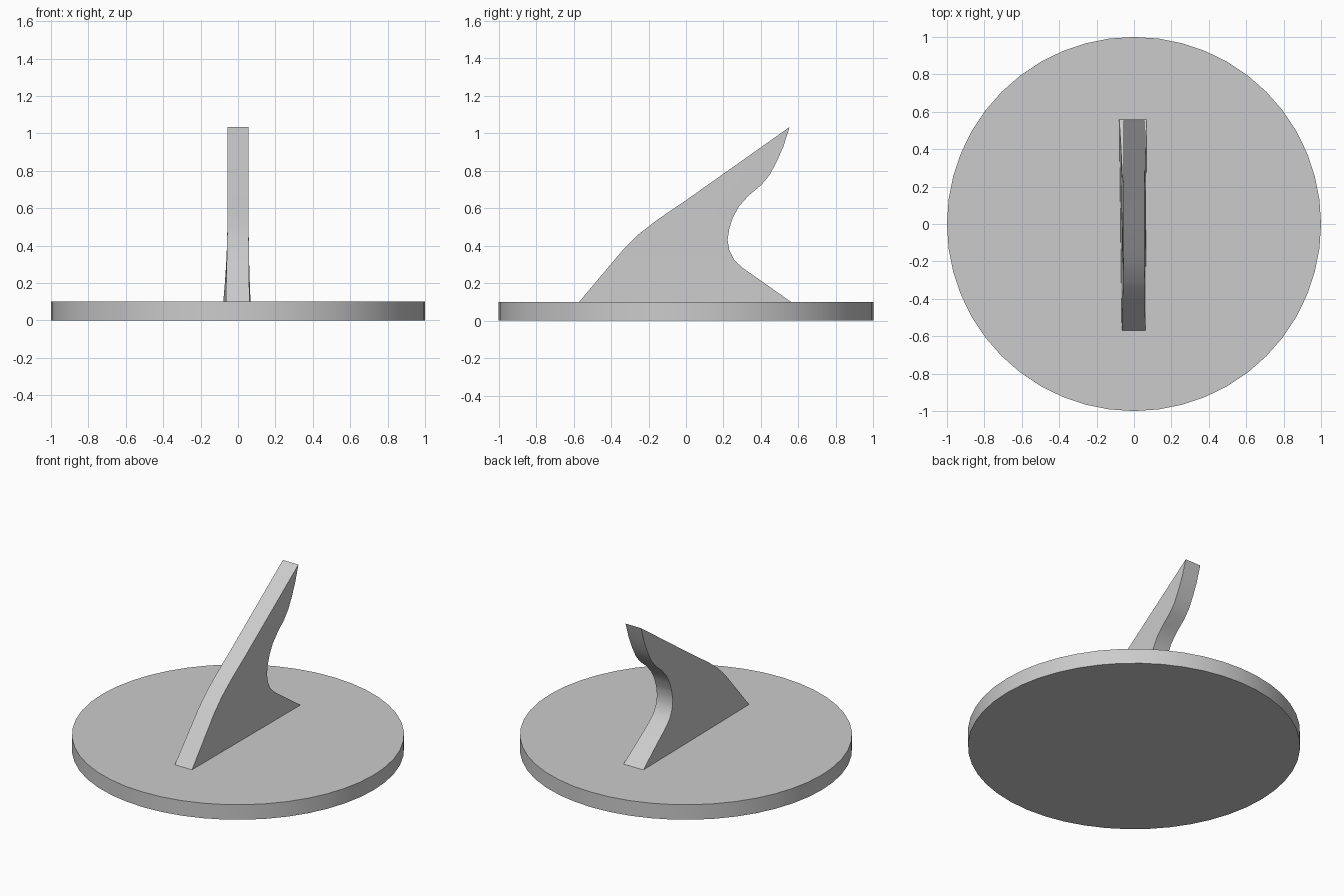
import bpy, bmesh
from math import radians

if "Cube" in bpy.data.objects:
    bpy.data.objects.remove(bpy.data.objects["Cube"])


def finish(bm, name, angle=30):
    bmesh.ops.recalc_face_normals(bm, faces=bm.faces)
    mesh = bpy.data.meshes.new(name)
    bm.to_mesh(mesh)
    bm.free()
    obj = bpy.data.objects.new(name, mesh)
    bpy.context.collection.objects.link(obj)
    bpy.ops.object.select_all(action='DESELECT')
    bpy.context.view_layer.objects.active = obj
    obj.select_set(True)
    bpy.ops.object.shade_smooth_by_angle(angle=radians(angle))
    return obj


# Round dial plate
bm = bmesh.new()
bmesh.ops.create_cone(bm, cap_ends=True, segments=48, radius1=1, radius2=1, depth=0.1)
bmesh.ops.translate(bm, verts=bm.verts, vec=(0, 0, 0.05))
finish(bm, "dial_plate")

# Gnomon side profile (y, z): sloped top edge, then the scooped back edge
BASE = 0.1
profile = [(-0.57, BASE), (-0.33, 0.385), (-0.25, 0.463), (-0.15, 0.54), (0, 0.642),
           (0.553, 1.033), (0.52, 0.93), (0.483, 0.845), (0.445, 0.775), (0.40, 0.722),
           (0.335, 0.668), (0.283, 0.61), (0.25, 0.55), (0.231, 0.49), (0.222, 0.43),
           (0.231, 0.375), (0.256, 0.325), (0.30, 0.283), (0.56, BASE)]
HALF = 0.057
bm = bmesh.new()
side = bm.faces.new([bm.verts.new((-HALF, y, z)) for y, z in profile])
ext = bmesh.ops.extrude_face_region(bm, geom=[side], use_keep_orig=True)
bmesh.ops.translate(bm, vec=(2 * HALF, 0, 0),
                    verts=[v for v in ext["geom"] if isinstance(v, bmesh.types.BMVert)])

# Horizontal cuts let the blade flare slightly toward its foot
for z in (0.2, 0.3, 0.4, 0.5):
    bmesh.ops.bisect_plane(bm, geom=bm.verts[:] + bm.edges[:] + bm.faces[:],
                           plane_co=(0, 0, z), plane_no=(0, 0, 1))
for v in bm.verts:
    low = max(0, (0.5 - v.co.z) / 0.4) ** 1.5
    back = (v.co.y + 0.57) / 1.13
    if v.co.x < 0:
        v.co.x -= low * (0.008 + 0.014 * back)
    else:
        v.co.x += low * (0.004 + 0.006 * back)
finish(bm, "gnomon")
